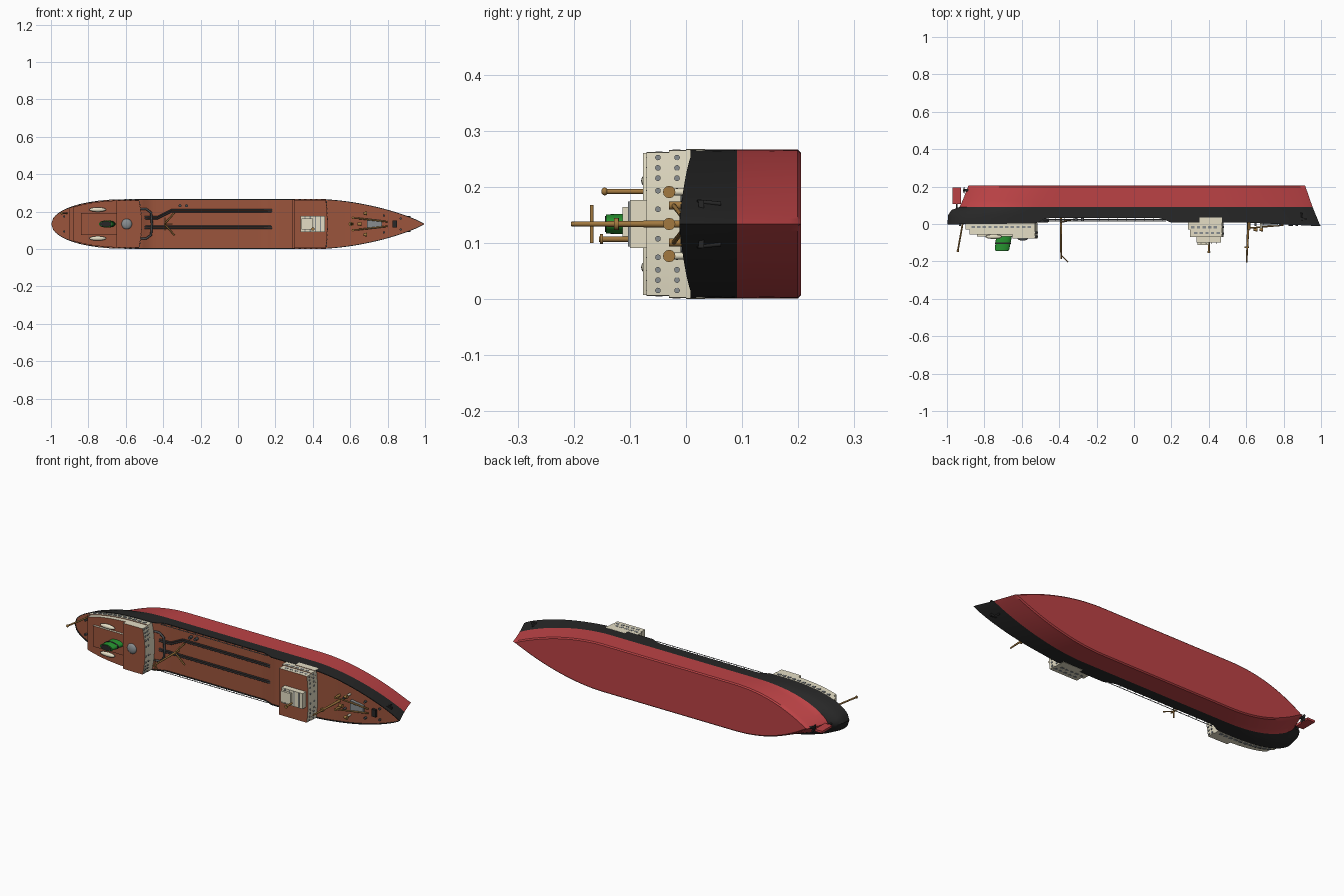
import bpy, bmesh, math
from mathutils import Vector

if "Cube" in bpy.data.objects:
    bpy.data.objects.remove(bpy.data.objects["Cube"])

C = 0.134     # centreline height: the ship lies on its side, its "up" is -y
HB = 0.1325   # half breadth


def mat(name, r, g, b):
    m = bpy.data.materials.new(name)
    m.diffuse_color = (r, g, b, 1)
    m.use_nodes = True
    m.node_tree.nodes["Principled BSDF"].inputs["Base Color"].default_value = m.diffuse_color
    return m


RED, BLACK = mat("red_paint", .5, .055, .06), mat("black_paint", .02, .02, .02)
BROWN, CREAM = mat("deck_brown", .33, .09, .045), mat("cream", .78, .73, .56)
GOLD, GREY = mat("mast_tan", .36, .19, .05), mat("pipe_grey", .07, .075, .08)
GREEN, STEEL = mat("funnel_green", .02, .3, .03), mat("steel", .25, .27, .28)


def finish(name, bm, mats, smooth=True):
    bmesh.ops.remove_doubles(bm, verts=bm.verts, dist=1e-5)
    bmesh.ops.recalc_face_normals(bm, faces=bm.faces)
    me = bpy.data.meshes.new(name)
    bm.to_mesh(me)
    bm.free()
    for m in mats:
        me.materials.append(m)
    ob = bpy.data.objects.new(name, me)
    bpy.context.collection.objects.link(ob)
    if smooth:
        bpy.ops.object.select_all(action='DESELECT')
        bpy.context.view_layer.objects.active = ob
        ob.select_set(True)
        bpy.ops.object.shade_smooth_by_angle(angle=math.radians(35))
    return ob


def interp(pts, x):
    for (a, p), (b, q) in zip(pts, pts[1:]):
        if x <= b:
            return p + (q - p) * max(0, (x - a) / (b - a))
    return pts[-1][1]


SHEER = [(-1, -.002), (-.52, .003), (-.47, .031), (.155, .031), (.2, .008), (.6, .008), (1, -.012)]
AFT = [(-.02, -1), (.05, -.993), (.075, -.975), (.092, -.93), (.205, -.885)]
FWD = [(-.012, .997), (.09, .955), (.205, .915)]


def breadth(x, y):
    """Half breadth of the hull at station x, level y (fuller at deck, finer at keel)."""
    xa, xf = interp(AFT, y), interp(FWD, y)
    k = min(1, max(0, y / .205))
    d = min(1, max(0, (x - xa) / (.42 + .05 * k)))
    e = min(1, max(0, (xf - x) / .55))
    s = (1 - (1 - d) ** 2.3) ** (.5 + .5 * k)
    f = (1 - (1 - e) ** (1.7 + .2 * k)) ** (.85 + .15 * k)
    return HB * min(s, f)


def deck_b(x):
    return breadth(x, interp(SHEER, x))


# hull: lofted sections, red below the waterline, black above, deck inside the bulwark
bm = bmesh.new()
N = 90
cols = []
for i in range(N + 1):
    u = .5 - .5 * math.cos(math.pi * i / N)
    u = .55 * u + .45 * i / N
    side = []
    for lev in (.205, .199, .185, .16, .125, .091, .075, .05, .03, None):
        xt = -1 + 1.997 * u
        y = interp(SHEER, xt) if lev is None else max(lev, interp(SHEER, xt))
        x = interp(AFT, y) + (interp(FWD, y) - interp(AFT, y)) * u
        b = breadth(x, y)
        if lev == .205:
            b = max(0, b - .006)
        side.append((x, y, b))
    x, y, b = side[-1]
    r = max(0, b - .004)
    side += [(x, y, r), (x, y + .006, r)]
    ring = side + [(x, y, -b) for x, y, b in reversed(side)]
    cols.append([bm.verts.new((x, y, C + b)) for x, y, b in ring])
M = len(cols[0])
for a, b in zip(cols, cols[1:]):
    for j in range(M):
        k = (j + 1) % M
        f = bm.faces.new((a[j], b[j], b[k], a[k]))
        jj = min(j, M - 2 - j) if j < M - 1 else 0
        f.material_index = 0 if jj < 5 else (2 if j == M // 2 - 1 else 1)
bmesh.ops.dissolve_degenerate(bm, dist=1e-6, edges=bm.edges)
finish("hull", bm, [RED, BLACK, BROWN])


def house(name, x0, x1, y0, y1, inset=0, bulge=0, width=None, roof=BROWN):
    """Deckhouse whose sides follow the hull plan and whose front is bowed."""
    def w(x):
        return width / 2 if width else max(.002, deck_b(x) - inset)
    n = 1 if width else 14
    top = [(x0 + (x1 - x0) * i / n, w(x0 + (x1 - x0) * i / n)) for i in range(n + 1)]
    wf = top[-1][1]
    front = [(x1 + bulge * (1 - (t / 6) ** 2), wf * t / 6) for t in range(5, -6, -1)] if bulge else []
    plan = top + front + [(x, -z) for x, z in reversed(top)]
    bm = bmesh.new()
    f = bm.faces.new([bm.verts.new((x, y0, C + z)) for x, z in plan])
    g = bmesh.ops.extrude_face_region(bm, geom=[f])
    for v in g['geom']:
        if isinstance(v, bmesh.types.BMVert):
            v.co.y = y1
        elif isinstance(v, bmesh.types.BMFace):
            v.material_index = 1
    return finish(name, bm, [CREAM, roof])


def box(name, x, y, z, m):
    bm = bmesh.new()
    bmesh.ops.create_cube(bm, size=1)
    for v in bm.verts:
        v.co = [(r[0] + r[1]) / 2 + c * (r[1] - r[0]) for r, c in zip((x, y, z), v.co)]
    return finish(name, bm, [m], False)


def rod(name, a, b, r, m, r2=None, seg=12):
    a, b = Vector(a), Vector(b)
    bm = bmesh.new()
    bmesh.ops.create_cone(bm, cap_ends=True, segments=seg, radius1=r,
                          radius2=r if r2 is None else r2, depth=(b - a).length)
    q = (b - a).to_track_quat('Z', 'Y')
    for v in bm.verts:
        v.co = q @ v.co + (a + b) / 2
    return finish(name, bm, [m])


def ball(name, c, s, m):
    bm = bmesh.new()
    bmesh.ops.create_uvsphere(bm, u_segments=16, v_segments=10, radius=1)
    for v in bm.verts:
        v.co = [p + q * k for p, q, k in zip(c, v.co, s)]
    return finish(name, bm, [m])


def pipe(name, pts, r, m):
    cu = bpy.data.curves.new(name, 'CURVE')
    cu.dimensions, cu.bevel_depth, cu.bevel_resolution = '3D', r, 2
    cu.use_fill_caps = True
    sp = cu.splines.new('POLY')
    sp.points.add(len(pts) - 1)
    for p, c in zip(sp.points, pts):
        p.co = (*c, 1)
    cu.materials.append(m)
    ob = bpy.data.objects.new(name, cu)
    bpy.context.collection.objects.link(ob)


# aft superstructure
house("aft_house", -.9, -.53, .006, -.03, .003, .015)
house("aft_upper_deck", -.88, -.53, -.03, -.056, .006, .015)
house("aft_bridge", -.65, -.53, -.056, -.077, .006, .015)
house("funnel_deck", -.84, -.65, -.056, -.068, width=.115)
# forward superstructure
house("bridge_base", .29, .47, .012, -.03, .001, .008)
house("bridge_side_plating", .35, .47, .034, 0, -.001, .008)
house("bridge_middle", .3, .47, -.03, -.07, .004, .008)
house("bridge_upper", .335, .465, -.07, -.1, width=.085, roof=CREAM)
house("wheelhouse", .34, .4, -.1, -.113, width=.06, roof=CREAM)
for i in range(4):
    box("roof_batten", (.355 + i * .028, .361 + i * .028), (-.103, -.1), (C - .04, C + .04), STEEL)

# windows in the side walls and portholes in the curved fronts
for s in (-1, 1):
    for x0, n, y in ((-.86, 11, -.016), (.315, 5, -.018), (.33, 5, -.048)):
        for i in range(n):
            x = x0 + i * .03
            z = C + s * (deck_b(x) - .003 - (.003 if y < -.03 else 0))
            box("side_window", (x - .009, x + .009), (y - .006, y + .006), (z - .003, z + .003), STEEL)
    for x1, bl, y in ((-.53, .015, -.066), (-.53, .015, -.045), (.47, .008, -.05), (.47, .008, -.016)):
        for t in (.2, .45, .62, .76, .9):
            z = s * t * deck_b(x1)
            x = x1 + bl * (1 - t * t)
            rod("porthole", (x - .004, y, C + z), (x + .003, y, C + z), .005, STEEL)
    # lifeboats
    ball("lifeboat", (-.75, -.068, C + s * .077), (.045, .012, .012), CREAM)
    # anchors and their shanks
    za = breadth(.9, .04)
    rod("anchor_shank", (.9, .02, C + s * (za + .004)), (.895, .062, C + s * za), .004, BLACK)
    box("anchor_flukes", (.878, .922), (.022, .032), (C + s * za - .007, C + s * za + .007), BLACK)
    # rails along the well deck
    ze = C + s * (HB - .003)
    pipe("well_rail", [(-.48, .014, ze), (.17, .014, ze)], .0018, STEEL)
    for i in range(14):
        rod("rail_post", (-.47 + i * .048, .036, ze), (-.47 + i * .048, .014, ze), .0014, STEEL, seg=6)
    # foredeck derrick booms, cowls and bollards
    rod("derrick_boom", (.615, -.022, C + s * .033), (.8, -.006, C + s * .012), .004, GOLD)
    rod("derrick_post", (.615, .01, C + s * .033), (.615, -.03, C + s * .033), .007, GOLD)
    rod("cowl_stem", (.68, .008, C + s * .057), (.68, -.03, C + s * .057), .006, CREAM)
    rod("cowl_mouth", (.672, -.03, C + s * .057), (.69, -.03, C + s * .057), .007, GOLD, .011)
    for x, o in ((.65, .03), (.78, .045), (.87, .03), (-.93, .04)):
        rod("bollard", (x, .012, C + s * o), (x, -.01, C + s * o), .006, GREY)

# funnel with dark cap
for nm, y0, y1, k0, k1, m in (("funnel", -.066, -.13, 1, .93, GREEN), ("funnel_top", -.13, -.143, .93, .9, GREEN),
                              ("funnel_mouth", -.135, -.1445, .8, .75, BLACK), ("funnel_band", -.1, -.108, 1.03, 1.02, BLACK)):
    f = rod(nm, (0, y0, 0), (0, y1, 0), .042 * k0, m, .042 * k1, 28)
    for v in f.data.vertices:
        v.co = (v.co.x - .695 + .15 * (v.co.y + .066), v.co.y, C + v.co.z * .45)
ball("dome", (-.595, -.077, C), (.028, .012, .028), STEEL)

# masts
rod("main_mast", (-.39, .037, C), (-.39, -.187, C), .006, GOLD, .004)
rod("main_crosstree", (-.39, -.168, C - .034), (-.39, -.168, C + .034), .0035, GOLD)
rod("main_gaff", (-.385, -.17, C), (-.352, -.203, C), .003, GOLD)
for s in (-1, 1):
    rod("main_boom", (-.39, .01, C + s * .004), (-.34, .02, C + s * .06), .004, GOLD)
rod("fore_mast", (.612, .012, C), (.602, -.205, C), .007, GOLD, .004)
rod("fore_mast_cap", (.603, -.12, C), (.6025, -.128, C), .011, GOLD)
rod("stern_staff", (-.915, .008, .192), (-.942, -.143, .192), .0045, GOLD)
ball("staff_knob", (-.942, -.145, .192), (.007, .006, .007), GOLD)
rod("bridge_mast", (.4, -.1, .107), (.4, -.155, .107), .005, GOLD)
rod("bridge_mast_cap", (.4, -.148, .107), (.4, -.153, .107), .009, GOLD)

# cargo pipes and valves on the well deck
for o in (-.005, .005):
    pipe("cargo_pipe_low", [(-.5, .024, .116 + o), (.19, .024, .116 + o)], .004, GREY)
    pipe("cargo_pipe_high", [(-.5, .024, .168 + o), (-.43, .024, .168 + o), (-.355, .024, .205 + o),
                             (.225, .024, .205 + o)], .004, GREY)
pipe("cross_walkway", [(-.53, .015, .215), (-.49, .015, .214), (-.465, .015, .195), (-.46, .015, .134),
                       (-.465, .015, .075), (-.49, .015, .057), (-.53, .015, .055)], .006, GREY)
for x in (-.31, -.275):
    rod("valve", (x, .038, .232), (x, .016, .232), .008, GREY)

# foredeck hatch and winch
rod("fore_vent", (.64, -.03, C), (.66, -.03, C), .007, GOLD, .011)
h = box("cargo_hatch", (.69, .77), (-.008, .014), (C - .03, C + .03), STEEL)
for v in h.data.vertices:
    if v.co.x > .73:
        v.co.z = C + (v.co.z - C) * .7
box("winch", (.825, .85), (-.012, .01), (C - .02, C + .02), BLACK)

# rudder, its stock and the propeller
box("rudder", (-.97, -.925), (.108, .195), (C - .006, C + .006), RED)
rod("rudder_stock", (-.948, .06, C), (-.948, .12, C), .005, BLACK)
rod("propeller_shaft", (-.87, .18, C), (-.915, .18, C), .009, BLACK, .005)
for i in range(4):
    a = math.pi / 4 + i * math.pi / 2
    ball("propeller_blade", (-.908, .18 + .012 * math.cos(a), C + .012 * math.sin(a)),
         (.003, .01, .01), BLACK)
